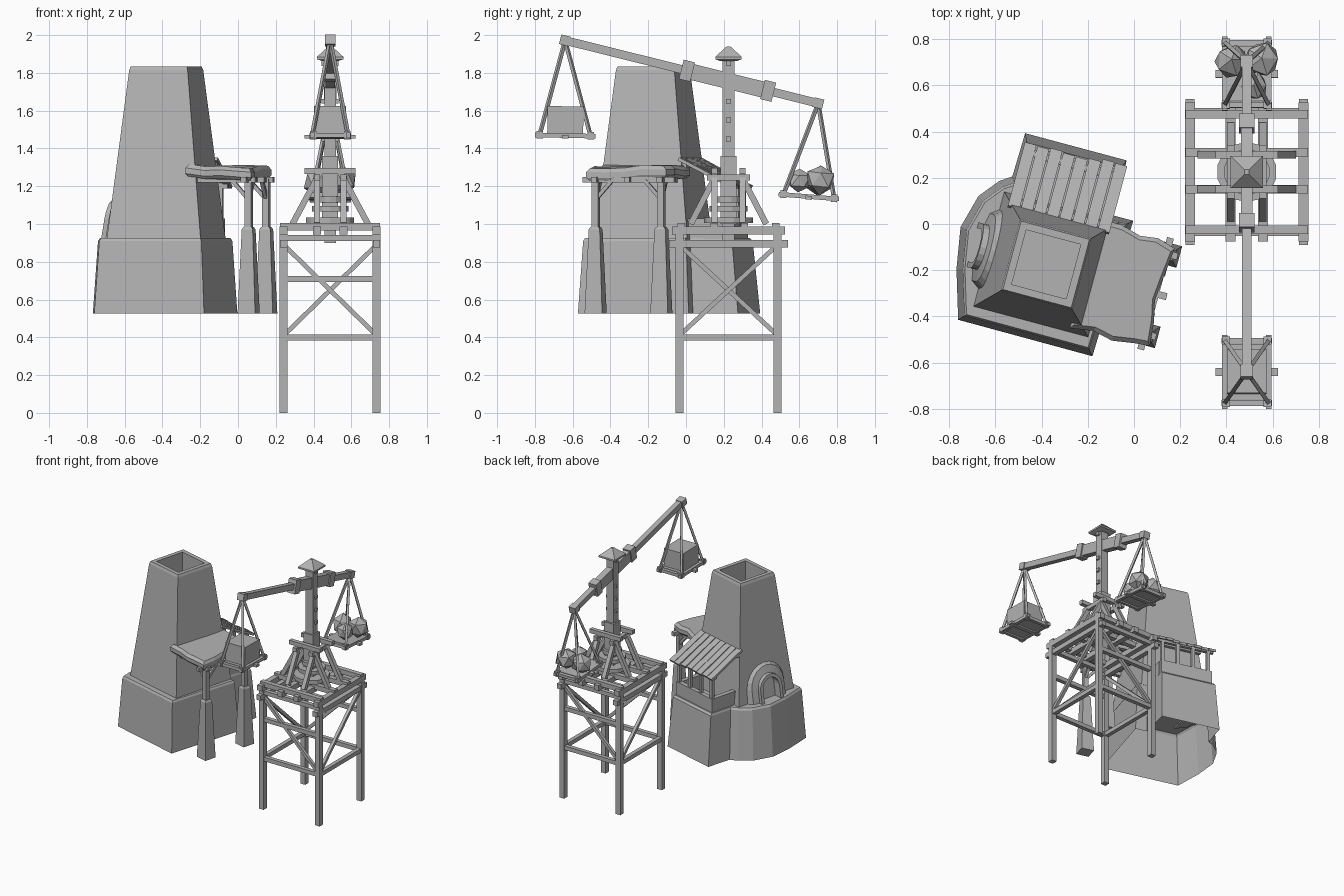
import bpy, bmesh, math, random
from mathutils import Vector, Matrix

if "Cube" in bpy.data.objects:
    bpy.data.objects.remove(bpy.data.objects["Cube"])

random.seed(4)
grey = bpy.data.materials.new("stone grey")
grey.diffuse_color = (0.45, 0.45, 0.45, 1)
grey.use_nodes = True
grey.node_tree.nodes["Principled BSDF"].inputs["Base Color"].default_value = grey.diffuse_color

# Tower frame: turned 15 degrees; scaffold frame: centred on the mast
TOWER = Matrix.Translation((-0.38, -0.175, 0)) @ Matrix.Rotation(math.radians(-15), 4, 'Z')
CRANE = Matrix.Translation((0.488, 0.225, 0))


def finish(name, bm, frame=Matrix(), closed=True):
    if closed:
        bmesh.ops.recalc_face_normals(bm, faces=bm.faces)
    me = bpy.data.meshes.new(name)
    bm.to_mesh(me)
    bm.free()
    me.materials.append(grey)
    ob = bpy.data.objects.new(name, me)
    ob.matrix_world = frame
    bpy.context.collection.objects.link(ob)
    return ob


def add_box(bm, lo, hi):
    lo, hi = Vector(lo), Vector(hi)
    s = hi - lo
    m = Matrix.Translation((lo + hi) / 2) @ Matrix.Diagonal((*s, 1))
    bmesh.ops.create_cube(bm, size=1, matrix=m)


def add_bar(bm, a, b, w, h=None):
    """Square bar of width w and height h from a to b."""
    a, b = Vector(a), Vector(b)
    d = (b - a).normalized()
    side = d.cross(Vector((0, 0, 1)))
    side = side.normalized() if side.length > 1e-4 else Vector((1, 0, 0))
    up = side.cross(d)
    rot = Matrix((side, d, up)).transposed().to_4x4()
    m = Matrix.Translation((a + b) / 2) @ rot @ Matrix.Diagonal((w, (b - a).length, h or w, 1))
    bmesh.ops.create_cube(bm, size=1, matrix=m)


def bars(name, items, w, frame=CRANE, h=None):
    bm = bmesh.new()
    for a, b in items:
        add_bar(bm, a, b, w, h)
    return finish(name, bm, frame)


def loft(name, rings, frame=TOWER, caps=(True, True)):
    bm = bmesh.new()
    vs = [[bm.verts.new(p) for p in r] for r in rings]
    n = len(vs[0])
    for r, q in zip(vs, vs[1:]):
        for i in range(n):
            bm.faces.new((r[i], r[(i + 1) % n], q[(i + 1) % n], q[i]))
    if caps[0]:
        bm.faces.new(vs[0][::-1])
    if caps[1]:
        bm.faces.new(vs[-1])
    return finish(name, bm, frame, all(caps))


def square(h, z, cx=0, cy=0):
    return [(cx + sx * h, cy + sy * h, z) for sx, sy in ((-1, -1), (1, -1), (1, 1), (-1, 1))]


# ---- Stone tower, base hollow underneath ----
outline = [(-.306, -.33), (.296, -.332), (.315, .28), (.225, .28), (.22, .525), (-.235, .525),
           (-.24, .33), (-.29, .296), (-.36, .21), (-.40, .06), (-.37, -.12)]
loft("tower_base", [[(x * s, y * s, z) for x, y in outline]
                    for s, z in ((1, .525), (.93, .91), (.905, .925))], caps=(False, True))
loft("tower_shaft", [square(.257, .92), square(.16, 1.815), square(.153, 1.835),
                     square(.122, 1.835), square(.122, 1.60)])


# Arched doorway with a sloping surround that leans with the wall
def arch(u, hw, top, n=10):
    pts = [(u, -hw, .91)]
    for i in range(n + 1):
        a = math.pi * (1 - i / n)
        pts.append((u, hw * math.cos(a), top - hw + hw * math.sin(a)))
    pts.append((u, hw, .91))
    return [(x + .17 * (z - .91), y, z) for x, y, z in pts]


loft("arched_doorway", [arch(-.22, .205, 1.24), arch(-.295, .15, 1.18), arch(-.305, .10, 1.125),
                        arch(-.332, .10, 1.125), arch(-.332, .075, 1.10), arch(-.27, .075, 1.10)])

# ---- Lean-to hut on the back ----
bm = bmesh.new()
add_box(bm, (-.205, .43, .92), (.195, .465, 1.03))
for s in (-1, 1):
    add_box(bm, (s * .185 - .018, .2, .92), (s * .185 + .018, .44, 1.03))
finish("hut_low_walls", bm, TOWER)
bars("hut_posts", [((u, .445, .92), (u, .445, 1.22)) for u in (-.18, -.06, .06, .18)], .025, TOWER)
bars("hut_roof_beams", [((-.22, v, z), (.22, v, z)) for v, z in ((.445, 1.2), (.23, 1.31))], .025, TOWER)
planks = []
for i in range(8):
    u = -.2 + i * .0575
    planks.append(((u, .2, 1.345), (u, .49 + random.uniform(-.012, .012), 1.195)))
bars("hut_roof_planks", planks, .052, TOWER, .018)

# ---- Side canopy with wavy edge ----
edge = [(.17, -.24), (.27, -.225), (.36, -.245), (.46, -.23), (.525, -.225), (.515, -.12), (.495, -.03),
        (.505, .08), (.52, .21), (.44, .235), (.36, .225), (.27, .25), (.17, .25)]
heights = [1.297 + random.uniform(-.01, .01) for _ in edge]


def canopy_ring(s, dz):
    return [(.35 + (x - .35) * s, y * s, h + dz - .03 * (x - .17)) for (x, y), h in zip(edge, heights)]


loft("canopy", [canopy_ring(.94, -.05), canopy_ring(1, -.035), canopy_ring(1, -.005), canopy_ring(.92, .015)])
bars("canopy_beams", [((.49, -.25, 1.235), (.49, .25, 1.235)), ((.2, -.18, 1.235), (.54, -.18, 1.235)),
                      ((.2, .18, 1.235), (.54, .18, 1.235)), ((.2, 0, 1.235), (.54, 0, 1.235))], .03, TOWER)
for i, v in enumerate((-.18, .18)):
    loft(f"canopy_pillar_{i}", [square(.048, .525, .5, v), square(.03, .97, .5, v), square(.022, .985, .5, v)])
    bars(f"canopy_post_{i}", [((.5, v, .95), (.5, v, 1.24))], .036, TOWER)
    bars(f"canopy_brace_{i}", [((.5, v, 1.13), (.5, v * .5, 1.23)), ((.5, v, 1.13), (.41, v, 1.23))], .02, TOWER)

# ---- Timber scaffold ----
X, Y = .246, .26
both = (-1, 1)
bars("scaffold_legs", [((sx * X, sy * Y, 0), (sx * X, sy * Y, .98)) for sx in both for sy in both], .042)
rails = []
for s in both:
    rails += [((-X, s * Y, z), (X, s * Y, z)) for z in (.4, .71, .925)]
    rails.append(((s * X, -Y, .4), (s * X, Y, .4)))
bars("scaffold_rails", rails, .032)

# One full-height diagonal per side, mirrored on the opposite side
cross = []
for s in both:
    cross += [((-s * X, s * Y, .41), (s * X, s * Y, .89)), ((s * X, -s * Y, .41), (s * X, s * Y, .89))]
bars("scaffold_diagonals", cross, .024)

# Platform grid on top of the legs
bars("platform_side_beams", [((s * X, -.315, .895), (s * X, .315, .895)) for s in both], .038)
bars("platform_long_beams", [((x, -.30, .965), (x, .30, .965)) for x in (-X, -.07, .07, X)], .042)
bars("platform_cross_beams", [((-.265, y, .985), (.265, y, .985)) for y in (-.25, -.075, .085, .25)], .038)

# Slanted struts and the upper collar frame
struts = []
for s in both:
    for t in both:
        struts += [((s * .2, t * .075, 1.0), (s * .055, t * .075, 1.27)),
                   ((t * .07, s * .2, 1.0), (t * .07, s * .07, 1.25))]
bars("mast_struts", struts, .032)
frame_bars = [((-.135, s * .075, 1.28), (.135, s * .075, 1.28)) for s in both]
frame_bars += [((s * .07, -.115, 1.245), (s * .07, .115, 1.245)) for s in both]
bars("collar_frame", frame_bars, .032)

# Turning discs round the mast foot
bm = bmesh.new()
for z, r in ((1.02, .13), (1.08, .10), (1.13, .07)):
    bmesh.ops.create_cone(bm, cap_ends=True, segments=14, radius1=r, radius2=r, depth=.03,
                          matrix=Matrix.Translation((0, 0, z)))
finish("turning_discs", bm, CRANE)

# Mast, collar and cap
bars("mast", [((0, 0, .9), (0, 0, 1.87))], .062)
bars("mast_collar", [((0, 0, 1.0), (0, 0, 1.36))], .085)
loft("mast_cap", [square(.04, 1.862), square(.07, 1.872), square(.07, 1.885), square(.01, 1.94)], CRANE)
bars("mast_pegs", [((-.045, 0, z), (.045, 0, z)) for z in (1.45, 1.55, 1.65, 1.85)], .025)


# ---- Balance beam, sloping down to the back ----
def on_beam(y):
    return Vector((0, y, 1.757 - .248 * y))


bars("beam_arms", [(on_beam(-.88), on_beam(.49))], .042, h=.045)
bars("beam_core", [(on_beam(-.22), on_beam(.22))], .05, h=.085)
bars("beam_clamps", [(on_beam(y - .03), on_beam(y + .03)) for y in (-.22, .21)], .068, h=.105)
bars("beam_ends", [(on_beam(y - .026), on_beam(y + .026)) for y in (-.865, .475)], .055, h=.052)


# ---- Hanging trays ----
def tray(name, y, z, tilt, apex):
    m = CRANE @ Matrix.Translation((0, y, z)) @ Matrix.Rotation(tilt, 4, 'X')
    top = m.inverted() @ (CRANE @ apex)
    corners = [(sx * .095, sy * .135, 0) for sx in both for sy in both]
    bars(name + "_ropes", [(c, top) for c in corners], .017, m)
    rim = [((s * .095, -.16, 0), (s * .095, .16, 0)) for s in both]
    rim += [((-.11, s * .135, -.002), (.11, s * .135, -.002)) for s in both]
    bars(name + "_frame", rim, .024, m)
    bars(name + "_cross_bar", [((-.135, 0, -.006), (.135, 0, -.006))], .034, m, .02)
    bm = bmesh.new()
    add_box(bm, (-.1, -.12, -.005), (.1, .12, .012))
    finish(name + "_floor", bm, m)
    bars(name + "_knobs", [((x, s * .135, -.018), (x, s * .135, .022)) for x in (-.09, .09) for s in both], .034, m)
    return m


front = tray("front_tray", -.865, 1.468, -.02, on_beam(-.865))
bm = bmesh.new()
add_box(bm, (-.085, -.095, .01), (.085, .095, .155))
finish("stone_block", bm, front)
back = tray("back_tray", .425, 1.145, -.08, on_beam(.475))

# Rough stones on the back tray
for i, (x, y, z, r) in enumerate([(-.065, .05, .085, .078), (.065, .055, .095, .08), (.03, -.06, .08, .066)]):
    bm = bmesh.new()
    bmesh.ops.create_icosphere(bm, subdivisions=1, radius=r)
    for v in bm.verts:
        v.co *= random.uniform(.88, 1.1)
    bmesh.ops.translate(bm, verts=bm.verts, vec=(x, y, z))
    finish(f"rough_stone_{i}", bm, back)
